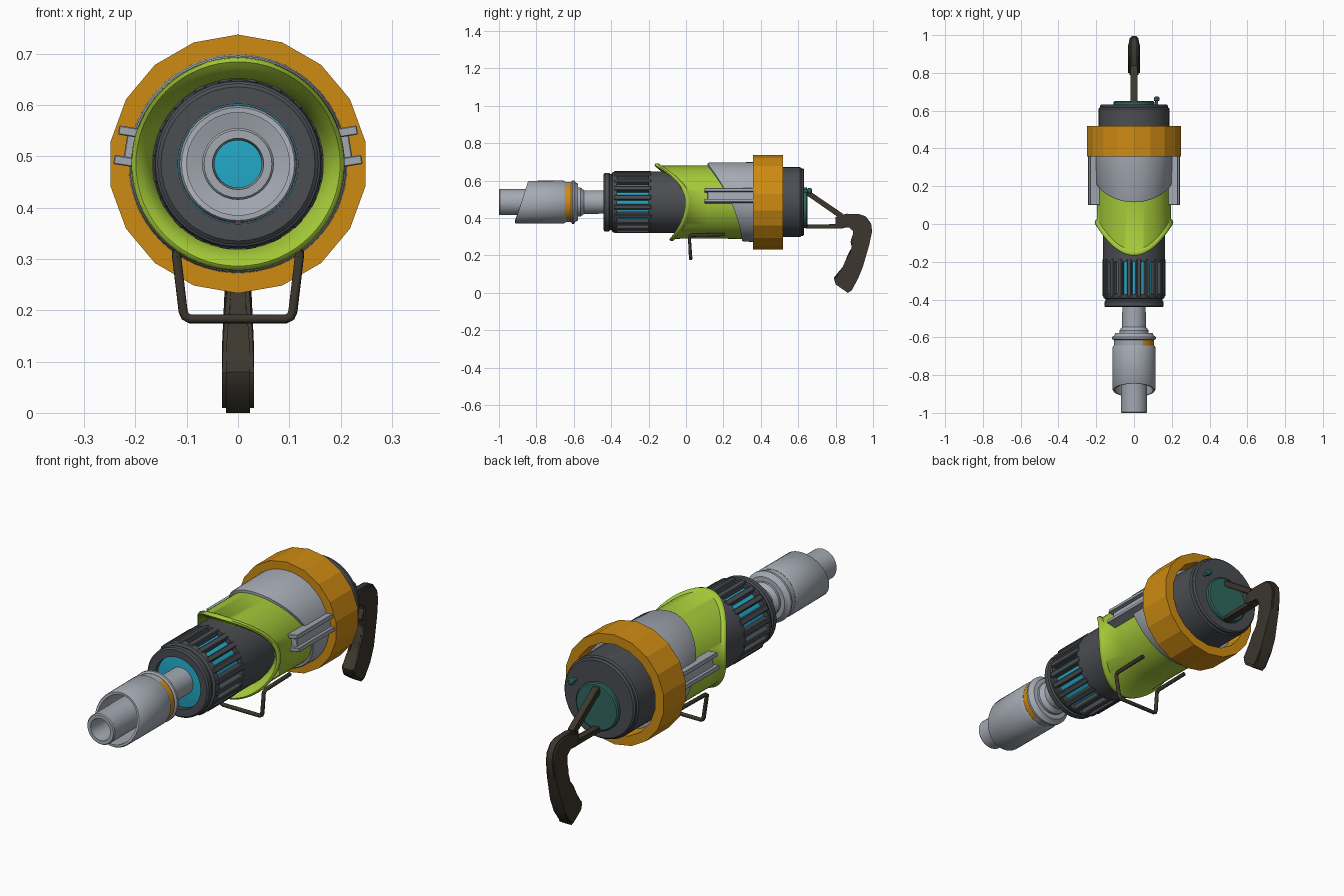
import bpy, bmesh, math
from mathutils import Vector, Matrix

if "Cube" in bpy.data.objects:
    bpy.data.objects.remove(bpy.data.objects["Cube"])

CZ = 0.485  # height of the long axis


def mat(name, rgb):
    m = bpy.data.materials.new(name)
    m.diffuse_color = (*rgb, 1)
    m.use_nodes = True
    m.node_tree.nodes["Principled BSDF"].inputs["Base Color"].default_value = m.diffuse_color
    return m


GREEN = mat("lime_green", (0.37, 0.58, 0.04))
GREY = mat("light_grey", (0.37, 0.40, 0.45))
DARK = mat("dark_grey", (0.07, 0.075, 0.085))
BLUE = mat("bright_blue", (0.017, 0.40, 0.58))
ORANGE = mat("orange", (0.62, 0.26, 0.006))
TEAL = mat("teal", (0.03, 0.14, 0.115))
BROWN = mat("dark_brown", (0.045, 0.038, 0.027))


def finish(name, bm, mats, smooth=35):
    bmesh.ops.recalc_face_normals(bm, faces=bm.faces)
    me = bpy.data.meshes.new(name)
    bm.to_mesh(me)
    bm.free()
    ob = bpy.data.objects.new(name, me)
    bpy.context.collection.objects.link(ob)
    for m in mats:
        me.materials.append(m)
    if smooth:
        bpy.ops.object.select_all(action='DESELECT')
        ob.select_set(True)
        bpy.context.view_layer.objects.active = ob
        bpy.ops.object.shade_smooth_by_angle(angle=math.radians(smooth))
    return ob


def lathe(name, rows, m, n=40, closed=True, cz=CZ, cx=0, smooth=35):
    """Rings round the long axis; a row is (y or y(cos from top), radius)."""
    bm = bmesh.new()
    rings = []
    for y, r in rows:
        ring = []
        for i in range(n):
            t = 2 * math.pi * i / n
            c = math.cos(t)
            ring.append(bm.verts.new((cx + r * math.sin(t), y(c) if callable(y) else y, cz + r * c)))
        rings.append(ring)
    pairs = list(zip(rings, rings[1:]))
    if closed:
        pairs.append((rings[-1], rings[0]))
    else:
        bm.faces.new(rings[0])
        bm.faces.new(rings[-1])
    for a, b in pairs:
        for i in range(n):
            j = (i + 1) % n
            bm.faces.new((a[i], a[j], b[j], b[i]))
    return finish(name, bm, [m], smooth)


def radial_boxes(name, boxes, m, bevel=0.004):
    """Boxes given as (angle from +x, r0, r1, tangent0, tangent1, y0, y1)."""
    bm = bmesh.new()
    for a, r0, r1, t0, t1, y0, y1 in boxes:
        rot = Matrix.Translation((0, 0, CZ)) @ Matrix.Rotation(-a, 4, 'Y')
        scale = Matrix.Diagonal((r1 - r0, y1 - y0, t1 - t0, 1))
        move = Matrix.Translation(((r0 + r1) / 2, (y0 + y1) / 2, (t0 + t1) / 2))
        bmesh.ops.create_cube(bm, size=1, matrix=rot @ move @ scale)
    bmesh.ops.bevel(bm, geom=bm.edges[:], offset=bevel, segments=1, affect='EDGES')
    return finish(name, bm, [m], 0)


def tube(name, pts, radius, m, n=10):
    bm = bmesh.new()
    pts = [Vector(p) for p in pts]
    rings = []
    side = Vector((0, 0.3, 1)) if abs((pts[1] - pts[0]).normalized().z) < .7 else Vector((1, 0, 0))
    for i, p in enumerate(pts):
        d0 = (p - pts[i - 1]).normalized() if i else (pts[1] - p).normalized()
        d1 = (pts[i + 1] - p).normalized() if i < len(pts) - 1 else d0
        d = (d0 + d1).normalized()
        side = (side - d * side.dot(d)).normalized()
        up = d.cross(side)
        rings.append([bm.verts.new(p + radius * (math.cos(k * 2 * math.pi / n) * side
                      + math.sin(k * 2 * math.pi / n) * up)) for k in range(n)])
    for a, b in zip(rings, rings[1:]):
        for k in range(n):
            bm.faces.new((a[k], a[(k + 1) % n], b[(k + 1) % n], b[k]))
    bm.faces.new(rings[0])
    bm.faces.new(rings[-1])
    return finish(name, bm, [m], 45)


# barrel: one hollow tube with a flared root
lathe("barrel", [(-1, .05), (-1, .066), (-.995, .07), (-.62, .07), (-.58, .078), (-.565, .078),
                 (-.545, .063), (-.45, .062), (-.40, .062), (-.40, .046), (-.95, .046)], GREY, 32)
# sleeve with slanted mouth


def mouth(c):
    return -.88 + .035 * c


lathe("muzzle_sleeve", [(mouth, .1), (mouth, .11), (lambda c: mouth(c) + .006, .114), (-.655, .115),
                        (-.642, .108), (-.642, .06), (-.66, .06), (-.67, .1)], GREY, 40)
# collar whose flanks are orange
collar = lathe("sleeve_collar", [(-.643, .07), (-.643, .107), (-.612, .107), (-.612, .07)], GREY, 40)
collar.data.materials.append(ORANGE)
for p in collar.data.polygons:
    if p.normal.x > .45:
        p.material_index = 1
lathe("collar_flange", [(-.614, .06), (-.614, .108), (-.608, .116), (-.598, .116), (-.59, .104),
                        (-.578, .098), (-.575, .06)], GREY, 40)

# blue core seen in the front recess and through the vents
lathe("blue_core", [(-.415, .125), (-.41, .142), (-.15, .142)], BLUE, 40, closed=False)
# dark vented housing
lathe("housing_front_ring", [(-.44, .117), (-.44, .15), (-.434, .157), (-.412, .157), (-.406, .15),
                             (-.398, .15), (-.392, .161), (-.37, .165), (-.37, .12)], DARK, 40)
lathe("housing_rear", [(-.20, .12), (-.20, .165), (.08, .165), (.08, .12)], DARK, 40)
radial_boxes("vent_ribs", [((k + .5) * math.pi / 10, .13, .167, -.013, .013, -.385, -.185)
                           for k in range(20)], DARK)

# green shell with wavy raised lip


def wave(off):
    return lambda c: off - (.165 if c > 0 else .085) * c * c


lathe("green_shell", [(wave(.03), .166), (wave(.004), .188), (wave(-.004), .199), (wave(0), .206),
                      (wave(.01), .208), (wave(.02), .205), (wave(.028), .196), (.12, .195),
                      (.36, .197), (.36, .166)], GREEN, 64, smooth=50)

# grey mantle with slanted front edge


def mantle(c):
    return .24 - .0925 * c - .0325 * c * c


lathe("grey_mantle", [(mantle, .19), (mantle, .207), (lambda c: mantle(c) + .008, .211),
                      (.40, .214), (.40, .18)], GREY, 64)
# channel rails on both flanks
rails = []
for a, s in ((math.radians(9), 1), (math.radians(171), -1)):
    rails += [(a, .19, .222, -.036, .036, .115, .37), (a, .19, .240, .02, .038, .10, .37),
              (a, .19, .240, -.038, -.02, .10, .37)]
radial_boxes("side_rails", rails, GREY, .002)

# big faceted ring
lathe("orange_ring", [(.357, .212), (.357, .252), (.518, .252), (.518, .208), (.42, .203)],
      ORANGE, 18, smooth=0)
# dark rear cap with stepped edge
lathe("rear_cap", [(.36, .187), (.61, .187), (.617, .181), (.625, .181), (.632, .174), (.632, .15)],
      DARK, 40, closed=False)
lathe("ring_web", [(.40, .18), (.40, .225), (.44, .225), (.44, .18)], GREY, 36)
lathe("teal_plate", [(.625, .108), (.645, .108), (.65, .102)], TEAL, 32, closed=False, cz=.455)
lathe("teal_knob", [(.625, .008), (.65, .008), (.653, .015), (.668, .015), (.674, .009)],
      TEAL, 14, closed=False, cz=.545, cx=.12)

# wire stand below the shell
half = [(.12, .205, .312), (.12, .03, .308), (.119, .018, .300), (.107, .024, .198),
        (.103, .025, .188), (.093, .025, .183)]
tube("wire_stand", half + [(-x, y, z) for x, y, z in reversed(half)], .009, BROWN)


def extrude(name, outline, width, bevel):
    """Side outline (y, z) extruded across x; width is a function of z."""
    bm = bmesh.new()
    sides = [[bm.verts.new((s * width(z), y, z)) for y, z in outline] for s in (1, -1)]
    for side in sides:
        bm.faces.new(side)
    n = len(outline)
    for i in range(n):
        j = (i + 1) % n
        bm.faces.new((sides[0][i], sides[0][j], sides[1][j], sides[1][i]))
    rim = [e for f in bm.faces if len(f.verts) > 4 or n == 4 and abs(f.normal.x) > .9 for e in f.edges]
    bmesh.ops.bevel(bm, geom=list(set(rim)), offset=bevel, segments=2, affect='EDGES')
    return finish(name, bm, [BROWN], 40)


# rear pistol grip with finger bumps
grip = [(.80, .405), (.858, .423), (.93, .42), (.962, .408), (.99, .37), (.995, .33), (.98, .257),
        (.944, .134), (.917, .07), (.885, .012), (.865, .0), (.80, .045), (.79, .08), (.845, .135),
        (.862, .175), (.868, .21), (.892, .235), (.893, .25), (.88, .275), (.886, .295), (.902, .315),
        (.90, .335), (.875, .358), (.80, .345)]
extrude("grip", grip, lambda z: .031 if z < .14 else max(.022, .031 - (z - .14) * .11), .008)
# triangular bracket carrying the grip
extrude("bracket_upper", [(.64, .525), (.64, .55), (.66, .545), (.84, .422), (.82, .40)],
        lambda z: .018, .004)
extrude("bracket_lower", [(.64, .343), (.64, .366), (.75, .366), (.84, .37), (.84, .343)],
        lambda z: .018, .004)
